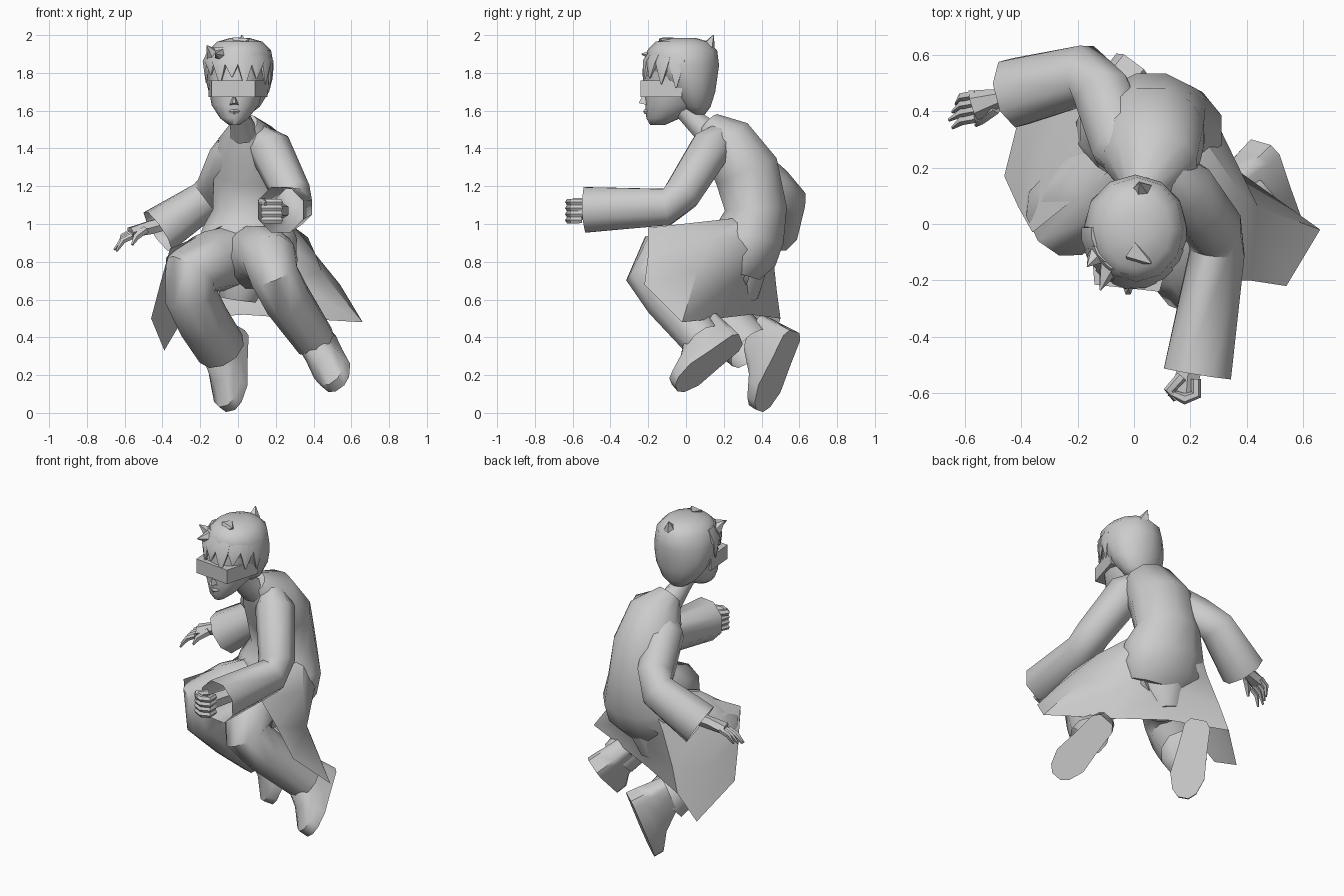
import bpy, bmesh, math
from mathutils import Vector as V


def finish(name, bm, angle=40):
    bmesh.ops.recalc_face_normals(bm, faces=bm.faces)
    me = bpy.data.meshes.new(name)
    bm.to_mesh(me)
    bm.free()
    ob = bpy.data.objects.new(name, me)
    bpy.context.collection.objects.link(ob)
    bpy.ops.object.select_all(action='DESELECT')
    ob.select_set(True)
    bpy.context.view_layer.objects.active = ob
    bpy.ops.object.shade_smooth_by_angle(angle=math.radians(angle))
    return ob


def loft(name, rows, closed=True, cap0=True, cap1=True, angle=40):
    bm = bmesh.new()
    rings = [[bm.verts.new(p) for p in r] for r in rows]
    n = len(rings[0])
    for a, b in zip(rings, rings[1:]):
        for i in range(n if closed else n - 1):
            j = (i + 1) % n
            bm.faces.new((a[i], a[j], b[j], b[i]))
    if closed and cap0:
        bm.faces.new(rings[0])
    if closed and cap1:
        bm.faces.new(rings[-1])
    return finish(name, bm, angle)


# tube along a path; each stop is (x, y, z, radius across hint, radius other way)
def tube(name, stops, hint=(1, 0, 0), sides=8, cap0=True, cap1=True, angle=50):
    pts = [V(s[:3]) for s in stops]
    rows = []
    for i, s in enumerate(stops):
        t = (pts[min(i + 1, len(pts) - 1)] - pts[max(i - 1, 0)]).normalized()
        h = V(hint)
        a = (h - t * h.dot(t)).normalized()
        b = t.cross(a)
        rows.append([pts[i] + a * s[3] * math.cos(k) + b * s[-1] * math.sin(k)
                     for k in [2 * math.pi * (q + .5) / sides for q in range(sides)]])
    return loft(name, rows, True, cap0, cap1, angle)


# stacked horizontal ellipses: (z, cx, cy, rx, ry)
def stack(name, levels, sides=12):
    rows = [[(cx + rx * math.cos(2 * math.pi * k / sides), cy + ry * math.sin(2 * math.pi * k / sides), z)
             for k in range(sides)] for z, cx, cy, rx, ry in levels]
    return loft(name, rows, angle=60)


# head, neck and nose
stack("head", [(1.525, -.02, -.15, .03, .04), (1.56, -.02, -.12, .075, .09), (1.63, -.015, -.07, .125, .145),
               (1.72, -.01, -.06, .145, .155), (1.86, 0, -.04, .15, .16)])
tube("neck", [(0, -.03, 1.64, .065), (.01, .03, 1.56, .058), (.03, .12, 1.48, .075)])
loft("nose", [[(-.045, -.205, 1.63), (.005, -.205, 1.63), (-.02, -.2, 1.7)],
              [(-.03, -.25, 1.64), (-.012, -.25, 1.64), (-.02, -.23, 1.68)]], angle=20)
tube("lips", [(-.055, -.185, 1.595, .01), (-.02, -.213, 1.595, .014), (.015, -.19, 1.595, .01)], (0, 0, 1), 6)

# wrap visor
visor = [(-.155, -.03), (-.14, -.215), (.09, -.24), (.155, -.02)]
loft("visor", [[(x, y, z) for x, y in visor] for z in (1.672, 1.76)], angle=20)

# hair cap, fringe and tufts
stack("hair_cap", [(1.58, .01, .06, .05, .04), (1.62, .01, .055, .105, .075), (1.7, .005, .03, .16, .125),
                   (1.77, .005, .01, .178, .155), (1.84, .005, -.02, .184, .195), (1.92, .01, -.02, .165, .185),
                   (1.965, .01, -.02, .12, .14), (1.985, .01, -.01, .05, .06)])
for i, drop in enumerate((.12, .08, .13, .09, .14, .1, .13, .15)):
    a = math.radians(-170 + i * 23)
    c, s = math.cos(a), math.sin(a)
    tube("fringe_lock", [(.14 * c, -.02 + .15 * s, 1.93, .04, .015), (.172 * c, -.02 + .195 * s, 1.86, .05, .018),
                         (.17 * c, -.02 + .21 * s, 1.87 - drop, .004)], (-s, c, 0), 6)
for root, tip in (((.03, .11, 1.92), (.02, .145, 2.0)), ((-.08, -.13, 1.89), (-.12, -.235, 1.9)),
                  ((.0, -.1, 1.95), (.06, -.14, 1.98)), ((-.12, -.1, 1.88), (-.165, -.15, 1.945))):
    tube("hair_tuft", [(*root, .05), (*tip, .003)], (.3, 1, .2), 5)

# coat body, leaning forward
tube("coat_body", [(.05, .27, .74, .22, .13), (.05, .3, .84, .27, .19), (.06, .34, .95, .26, .19),
                   (.06, .37, 1.08, .2, .17), (.06, .32, 1.28, .195, .18), (.06, .215, 1.44, .17, .15),
                   (.03, .12, 1.53, .075, .07)], sides=12)

# coat skirt: open sheet over the thighs, tucked under the seat, flaring to the hem
loft("coat_skirt", [
    [(-.06, .21, 1.0), (-.1, .34, 1.04), (-.07, .47, 1.06), (.06, .525, 1.04), (.18, .46, 1.04), (.22, .34, 1.04), (.14, .2, 1.0)],
    [(-.36, -.03, .87), (-.3, .24, .84), (-.16, .46, .84), (.06, .505, .88), (.27, .41, .9), (.37, .12, .93), (.3, -.2, .98)],
    [(-.41, .06, .69), (-.36, .33, .6), (-.24, .48, .65), (.06, .38, .71), (.27, .26, .7), (.44, .06, .75), (.41, -.2, .84)],
    [(-.46, .17, .5), (-.39, .45, .33), (-.29, .5, .5), (.03, .34, .52), (.32, .17, .5), (.66, -.02, .48), (.54, -.22, .68)],
], closed=False, angle=50)

# trousers
tube("trouser_seat", [(.04, .3, .95, .16), (.03, .27, .8, .19, .17), (.0, .28, .6, .1)], sides=10)
tube("right_trouser_leg", [(.02, .32, .83, .17), (-.15, .12, .8, .165), (-.25, .03, .74, .155),
                           (-.255, .06, .63, .14), (-.18, .2, .48, .14), (-.09, .34, .34, .135)],
     (1, -1, 0), 10, cap1=False)
tube("left_trouser_leg", [(.06, .3, .82, .18), (.14, .0, .83, .165), (.17, -.14, .81, .15),
                          (.19, -.185, .73, .135), (.26, -.09, .6, .13), (.41, .09, .38, .11)],
     (1, 0, .3), 10, cap1=False)


# boots: sole outline raised in layers to the ankle
def boot(name, heel, toe, normal):
    heel, d = V(heel), V(toe) - V(heel)
    n = V(normal)
    u = -(n - d * n.dot(d) / d.length_squared).normalized()
    s = d.normalized().cross(u)
    half = [(0, .045), (.08, .075), (.4, .085), (.72, .1), (.92, .07), (1, .03)]
    outline = half + [(t, -w) for t, w in reversed(half)]
    layers = [(0, 1, 1), (.06, .99, .97), (.12, .72, .85), (.22, .48, .75)]
    loft(name, [[heel + d * t * k + s * w * m + u * h for t, w in outline] for h, k, m in layers], angle=45)


boot("right_boot", (0, .575, .43), (-.04, .39, .01), (.6, .7, -.35))
boot("left_boot", (.45, .29, .39), (.54, -.05, .13), (.55, .65, -.5))

# sleeves
tube("left_sleeve", [(.1, .19, 1.46, .08), (.17, .13, 1.4, .115), (.285, -.02, 1.16, .105), (.295, -.1, 1.09, .105),
                     (.225, -.53, 1.075, .13)], (1, 0, 0), 8, cap1=False)
tube("right_sleeve", [(.02, .2, 1.44, .08), (-.04, .27, 1.36, .115), (-.11, .46, 1.2, .11),
                      (-.17, .53, 1.13, .11), (-.425, .465, .96, .13)], (0, 0, 1), 8, cap1=False)

# left fist
tube("left_palm", [(.23, -.4, 1.07, .045), (.19, -.54, 1.07, .05), (.185, -.61, 1.07, .045)], sides=6)
for i in range(4):
    z = 1.02 + i * .032
    tube("left_finger", [(.22, -.55, z, .018), (.22, -.605, z, .02), (.18, -.62, z, .02),
                         (.135, -.6, z, .018), (.15, -.56, z, .015)], (0, 0, 1), 6)
tube("left_thumb", [(.17, -.54, 1.12, .02), (.125, -.59, 1.12, .02), (.15, -.62, 1.11, .014)], (0, 0, 1), 6)

# right open hand
tube("right_palm", [(-.36, .48, 1.01, .04), (-.47, .45, .98, .04, .03), (-.57, .42, .955, .03, .055)], (0, 0, 1), 6)
for i in range(4):
    y = .46 - i * .028
    x, z = -.56, .96 - i * .008
    tube("right_finger", [(x, y, z, .017), (x - .05, y - .01, z - .025, .016),
                          (x - .095 + .012 * abs(i - 2), y - .035, z - .08, .006)], (0, 1, 0), 5)
tube("right_thumb", [(-.49, .41, .97, .022), (-.54, .37, .93, .018), (-.56, .35, .89, .007)], (0, 1, 0), 5)
